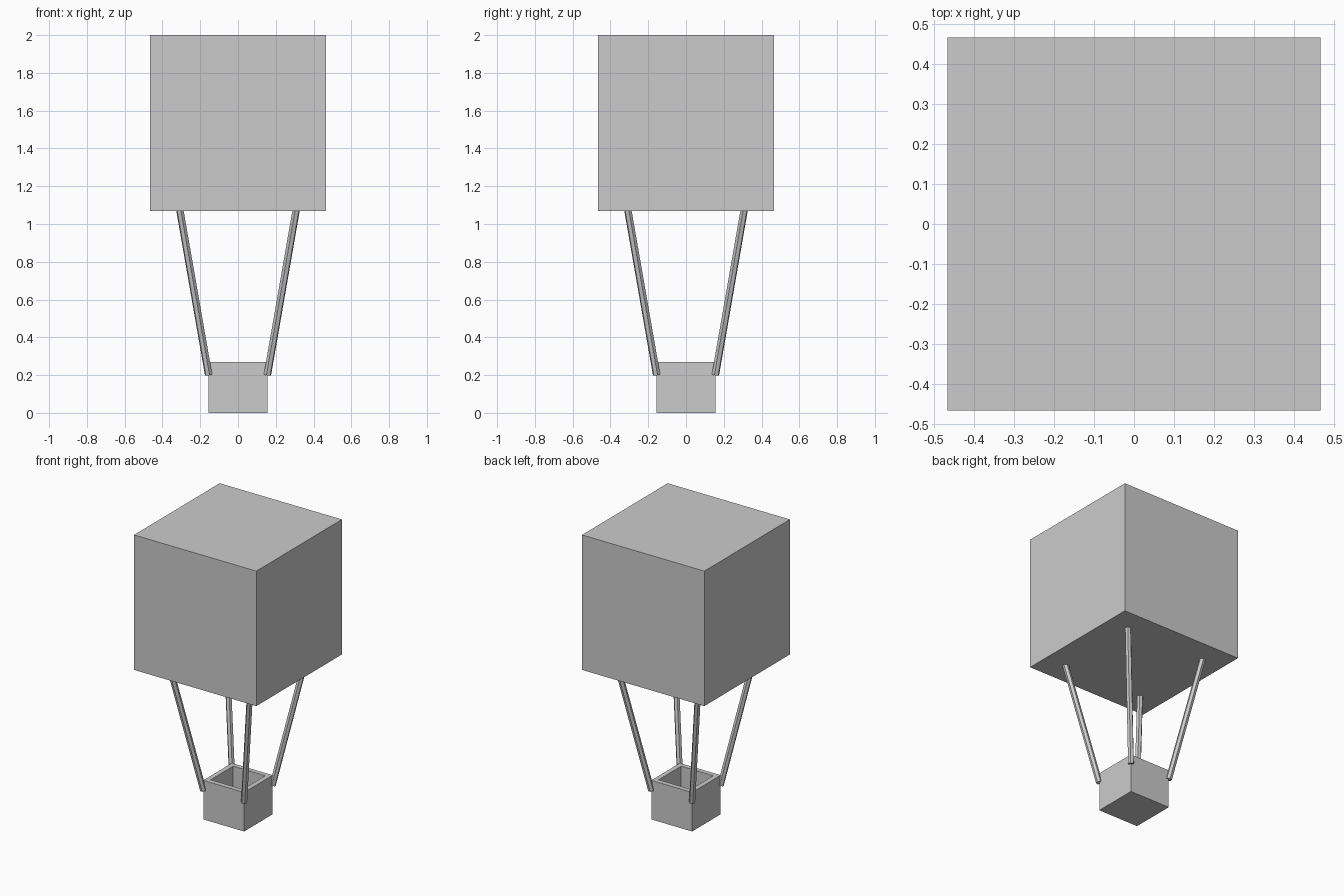
import bpy, bmesh
from mathutils import Vector

if "Cube" in bpy.data.objects:
    bpy.data.objects.remove(bpy.data.objects["Cube"])


def add_box(name, half, z0, z1):
    bpy.ops.mesh.primitive_cube_add(size=1, location=(0, 0, (z0 + z1) / 2))
    ob = bpy.context.object
    ob.name = name
    ob.scale = (2 * half, 2 * half, z1 - z0)
    bpy.ops.object.transform_apply(location=True, rotation=False, scale=True)
    return ob


def add_strut(name, start, end, radius=0.02, sides=6):
    start, end = Vector(start), Vector(end)
    axis = end - start
    bpy.ops.mesh.primitive_cylinder_add(vertices=sides, radius=radius,
                                        depth=axis.length, location=(start + end) / 2)
    ob = bpy.context.object
    ob.name = name
    ob.rotation_mode = 'QUATERNION'
    ob.rotation_quaternion = axis.to_track_quat('Z', 'Y')


# Cubic balloon envelope
add_box("balloon_envelope", 0.467, 1.068, 2.0)

# Basket: box with its top inset and pushed down to form the cavity
basket = add_box("basket", 0.156, 0.0, 0.27)
bm = bmesh.new()
bm.from_mesh(basket.data)
bm.faces.ensure_lookup_table()
top = max(bm.faces, key=lambda f: f.calc_center_median().z)
bmesh.ops.inset_region(bm, faces=[top], thickness=0.047)
floor = bmesh.ops.extrude_discrete_faces(bm, faces=[top])["faces"][0]
bmesh.ops.translate(bm, verts=floor.verts, vec=(0, 0, -0.22))
bm.to_mesh(basket.data)
bm.free()

# Four struts leaning outwards from the basket corners into the envelope
for sx, side in ((-1, "left"), (1, "right")):
    for sy, end in ((-1, "front"), (1, "back")):
        add_strut(f"{end}_{side}_strut",
                  (sx * 0.156, sy * 0.156, 0.202),
                  (sx * 0.309, sy * 0.309, 1.08))
